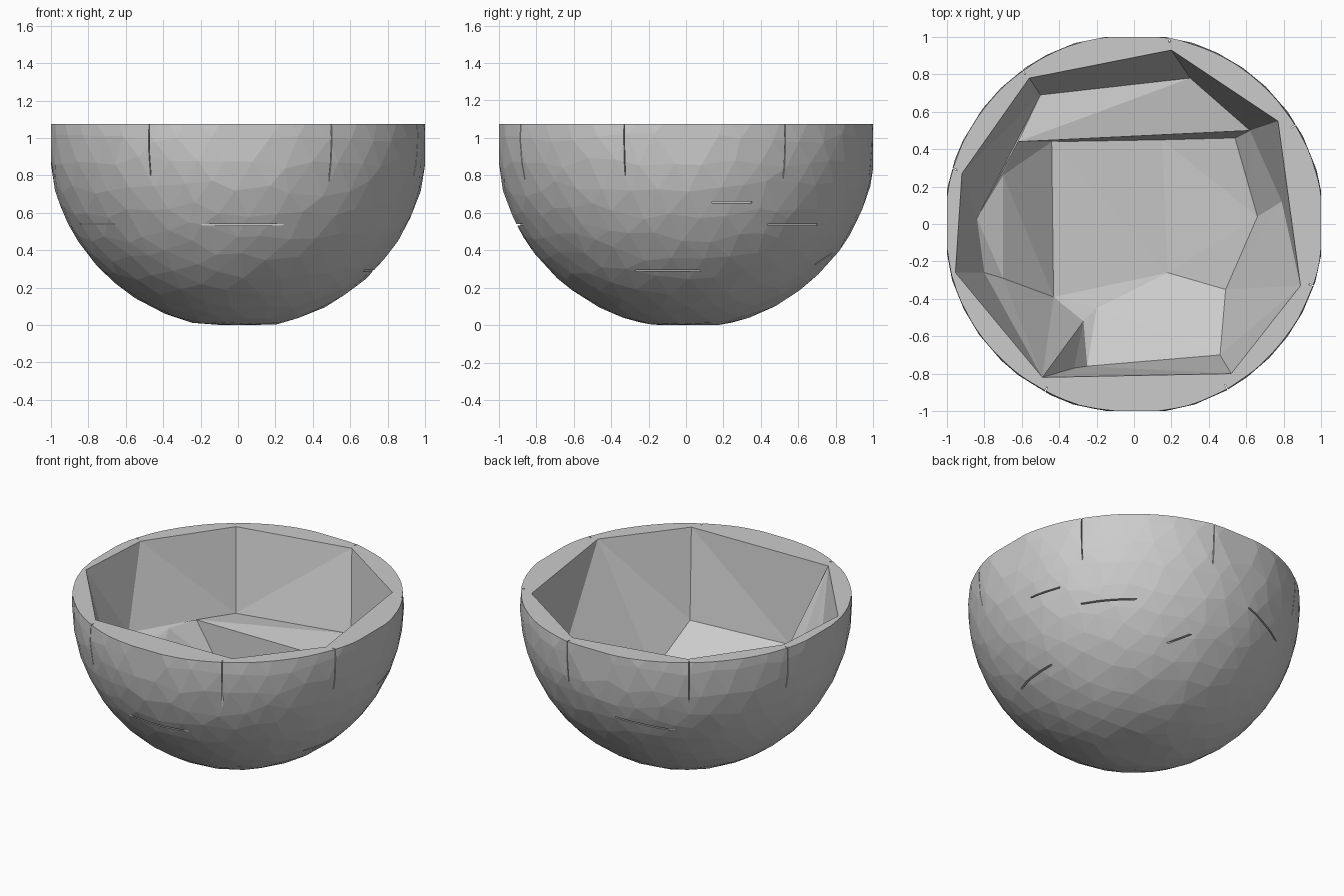
import bpy, bmesh, math, random
from mathutils import Vector, Matrix

if "Cube" in bpy.data.objects:
    bpy.data.objects.remove(bpy.data.objects["Cube"])

random.seed(4)
RIM = 1.075

# Faceted outer shell: jittered ball flattened at its extremes, cut at the rim
bm = bmesh.new()
bmesh.ops.create_icosphere(bm, subdivisions=4, radius=1)
for v in bm.verts:
    j = Vector([random.uniform(-.03, .03) for _ in range(3)])
    p = (v.co + j).normalized() * 1.018
    v.co = Vector([max(-1, min(1, c)) for c in p]) + Vector((0, 0, 1))
bmesh.ops.bisect_plane(bm, geom=bm.verts[:] + bm.edges[:] + bm.faces[:], dist=1e-5,
                       plane_co=(0, 0, RIM), plane_no=(0, 0, 1), clear_outer=True)

# Angular hollow: rim corners, shelf level, floor
rim = [(.2, .93), (.77, .55), (.89, -.33), (.52, -.8),
       (-.49, -.82), (-.955, -.26), (-.92, .27), (-.56, .78)]
shelf = [(.3, .78, .58), (.62, .5, .53), (.79, .12, .62), (.46, -.7, .5), (-.32, -.77, .64),
         (-.8, -.26, .58), (-.84, .03, .57), (-.5, .69, .54), (-.62, .44, .56)]
floor = [(-.44, .44, .28), (.15, .45, .21), (.54, .46, .36), (.66, .04, .36), (.49, -.35, .28),
         (.18, -.26, .19), (-.2, -.45, .27), (-.27, -.52, .35), (-.43, -.39, .28),
         (-.7, .26, .55), (-.7, -.29, .5), (-.25, -.76, .5)]
facets = [(0, 1, 9, 8), (1, 2, 10), (1, 10, 20, 9), (9, 20, 19), (2, 21, 20, 10), (2, 3, 11, 21),
          (3, 4, 12, 28, 11), (4, 5, 13, 27, 25, 24, 12), (5, 6, 14, 13), (6, 7, 15, 14),
          (7, 0, 8, 15), (15, 8, 9, 16), (14, 15, 16, 26), (13, 14, 26, 27), (27, 26, 16, 17, 25),
          (16, 9, 19, 18, 17), (17, 18, 22, 23, 25), (18, 19, 20, 21, 22),
          (22, 21, 11, 28, 23), (23, 28, 12, 24), (25, 23, 24)]
vs = [bm.verts.new(p) for p in [(x, y, RIM) for x, y in rim] + shelf + floor]
inner = [bm.faces.new([vs[i] for i in f]) for f in facets]
bmesh.ops.triangulate(bm, faces=inner)

# Flat rim joining shell and hollow
bmesh.ops.triangle_fill(bm, use_beauty=True, edges=[e for e in bm.edges if e.is_boundary])
bmesh.ops.recalc_face_normals(bm, faces=bm.faces[:])
mesh = bpy.data.meshes.new("bowl")
bm.to_mesh(mesh)
bm.free()
bowl = bpy.data.objects.new("bowl", mesh)
bpy.context.collection.objects.link(bowl)


# Thin cracks in the outside
def crack(b, angle, z, width, height, tilt=0):
    r = math.sqrt(max(.05, 1.03 - (1 - z) ** 2)) if z < 1 else 1
    a = math.radians(angle)
    m = (Matrix.Translation((r * math.cos(a), r * math.sin(a), z)) @ Matrix.Rotation(a, 4, 'Z')
         @ Matrix.Rotation(math.radians(tilt), 4, 'X') @ Matrix.Diagonal((.05, width, height, 1)))
    bmesh.ops.create_cube(b, size=1, matrix=m)


cb = bmesh.new()
for ang, low in [(-60.5, .72), (-118, .8), (-19, .8), (31.5, .75), (79, .8), (126, .8), (163, .8)]:
    crack(cb, ang, (low + 1.1) / 2, .005, 1.1 - low)
for ang, z, w, tilt in [(-88, .535, .5, 0), (-148, .54, .35, 0), (15, .655, .22, 0),
                        (40, .535, .35, 0), (-8, .29, .35, 0), (70, .35, .3, 25), (110, .6, .4, -8)]:
    crack(cb, ang, z, w, .008, tilt)
cm = bpy.data.meshes.new("crack_cutter")
cb.to_mesh(cm)
cb.free()
cutter = bpy.data.objects.new("crack_cutter", cm)
bpy.context.collection.objects.link(cutter)

mod = bowl.modifiers.new("cracks", 'BOOLEAN')
mod.operation = 'DIFFERENCE'
mod.solver = 'EXACT'
mod.object = cutter
bpy.context.view_layer.objects.active = bowl
bowl.select_set(True)
bpy.ops.object.modifier_apply(modifier=mod.name)
bpy.data.objects.remove(cutter)
